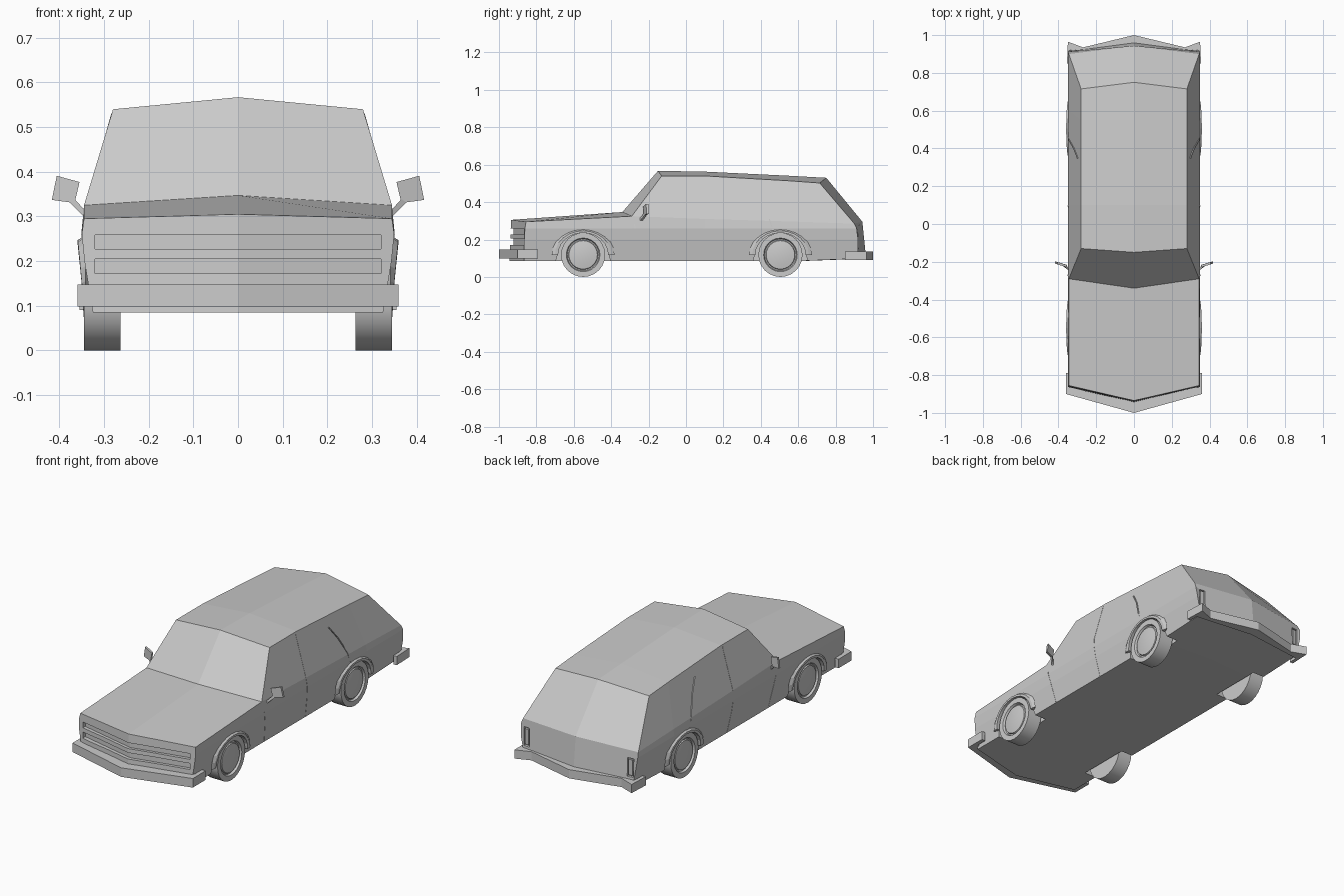
import bpy, bmesh, math
from mathutils import Vector

if "Cube" in bpy.data.objects:
    bpy.data.objects.remove(bpy.data.objects["Cube"])


def finish(name, bm):
    bmesh.ops.remove_doubles(bm, verts=bm.verts, dist=1e-5)
    bmesh.ops.recalc_face_normals(bm, faces=bm.faces)
    me = bpy.data.meshes.new(name)
    bm.to_mesh(me)
    bm.free()
    ob = bpy.data.objects.new(name, me)
    bpy.context.collection.objects.link(ob)
    return ob


def loft(name, halves):
    """Skin mirrored half sections; each end is capped as two V-shaped halves."""
    bm = bmesh.new()
    n = len(halves[0])
    rings = []
    for h in halves:
        right = [bm.verts.new(p) for p in h]
        left = [bm.verts.new((-p[0], p[1], p[2])) for p in h[1:-1]]
        rings.append(right + left[::-1])
    m = len(rings[0])
    for a, b in zip(rings, rings[1:]):
        for i in range(m):
            j = (i + 1) % m
            bm.faces.new((a[i], a[j], b[j], b[i]))
    for r in (rings[0], rings[-1]):
        bm.faces.new(r[:n])
        bm.faces.new(r[n - 1:] + r[:1])
    return finish(name, bm)


def prism(name, pts, axis, a, b):
    """Extrude a 2D outline along z (points are x,y) or x (points are y,z)."""
    bm = bmesh.new()
    put = (lambda p, t: (p[0], p[1], t)) if axis == 'z' else (lambda p, t: (t, p[0], p[1]))
    lo = [bm.verts.new(put(p, a)) for p in pts]
    hi = [bm.verts.new(put(p, b)) for p in pts]
    bm.faces.new(lo)
    bm.faces.new(hi)
    for i in range(len(pts)):
        j = (i + 1) % len(pts)
        bm.faces.new((lo[i], lo[j], hi[j], hi[i]))
    return finish(name, bm)


def mirrored(half):
    return half + [(-x, y) for x, y in reversed(half) if x > 1e-6]


def cut(ob, cutter):
    mod = ob.modifiers.new("cut", 'BOOLEAN')
    mod.operation, mod.solver, mod.object = 'DIFFERENCE', 'EXACT', cutter
    bpy.context.view_layer.objects.active = ob
    bpy.ops.object.modifier_apply(modifier=mod.name)
    bpy.data.objects.remove(cutter)


# Lower body: side y at bottom and top, centre offset, heights of shoulder, ridge, sill
stations = [(-.865, -.855, -.08, .295, .305, .085),
            (-.29, -.29, -.05, .325, .347, .085),
            (.10, .10, 0, .31, .32, .085),
            (.60, .60, .02, .295, .30, .085),
            (.92, .90, .043, .285, .295, .098)]
sections = []
for yb, yt, dc, zs, zc, z0 in stations:
    ym = yb * .6 + yt * .4
    sections.append([(0, yb + dc, z0), (.325, yb, z0), (.344, yb, .20),
                     (.35, ym, .26), (.345, yt, zs), (0, yt + dc, zc)])
body = loft("lower_body", sections)

# Cabin: base side, roof side, roof centre and base centre as (y, z)
cabin = [((-.29, .325), (-.13, .54), (-.15, .567), (-.34, .347)),
         ((.10, .31), (.10, .54), (.10, .563), (.10, .30)),
         ((.60, .295), (.55, .514), (.55, .541), (.60, .28)),
         ((.90, .285), (.715, .502), (.75, .53), (.943, .295))]
loft("cabin", [[(0, *bc), (.345, *bs), (.28, *rs), (0, *rc)] for bs, rs, rc, bc in cabin])

# Grille slots
for z0, z1 in ((.172, .205), (.227, .258)):
    slot = mirrored([(0, -1.02), (.32, -1.02), (.32, -.848), (0, -.922)])
    cut(body, prism("slot_cutter", slot, 'z', z0, z1))

WHEELS = (-.55, .505)
WZ = .118


def arc(cy, ry, rz, a0, a1, n):
    angs = [math.radians(a0 + (a1 - a0) * i / n) for i in range(n + 1)]
    return [(cy + ry * math.cos(a), WZ + rz * math.sin(a)) for a in angs]


for s, side in ((1, "right"), (-1, "left")):
    # Tail light recess and lens
    light = [(s * .293, .908), (s * .328, .904), (s * .328, 1.0), (s * .293, 1.0)]
    cut(body, prism("light_cutter", light, 'z', .15, .25))
    lens = [(s * .300, .90), (s * .322, .90), (s * .322, .916), (s * .300, .918)]
    prism(side + "_tail_light", lens, 'z', .158, .242)

    for cy, end in zip(WHEELS, ("front", "rear")):
        # Wheel well and flared arch
        well = arc(cy, .137, .12, 0, 180, 12) + [(cy - .155, .05), (cy + .155, .05)]
        cut(body, prism("well_cutter", well, 'x', s * .255, s * .42))
        bm = bmesh.new()
        inner, outer = arc(cy, .134, .118, 0, 180, 12), arc(cy, .168, .140, 0, 180, 12)
        rings = []
        for (yi, zi), (yo, zo) in zip(inner, outer):
            lip = .347 + .012 * max(0, (zi - WZ) / .118)
            rings.append([bm.verts.new(p) for p in
                          ((s * .325, yi, zi), (s * lip, yi, zi),
                           (s * lip, yi * .5 + yo * .5, zi * .5 + zo * .5),
                           (s * .342, yo, zo))])
        for a, b in zip(rings, rings[1:]):
            for i in range(4):
                j = (i + 1) % 4
                bm.faces.new((a[i], a[j], b[j], b[i]))
        bm.faces.new(rings[0])
        bm.faces.new(rings[-1])
        finish(f"{side}_{end}_arch", bm)

        # Wheel: lathed tyre, rim groove and domed hub
        prof = [(0, .263), (.118, .263), (.118, .345), (.09, .345), (.085, .334),
                (.079, .334), (.076, .341), (.05, .345), (.025, .347), (0, .348)]
        bm = bmesh.new()
        vs = [bm.verts.new((s * x, cy, WZ + r)) for r, x in prof]
        es = [bm.edges.new(e) for e in zip(vs, vs[1:])]
        bmesh.ops.spin(bm, geom=vs + es, cent=(0, cy, WZ), axis=(1, 0, 0),
                       angle=2 * math.pi, steps=24, use_merge=True)
        wheel = finish(f"{side}_{end}_wheel", bm)
        bpy.ops.object.select_all(action='DESELECT')
        wheel.select_set(True)
        bpy.context.view_layer.objects.active = wheel
        bpy.ops.object.shade_smooth_by_angle(angle=math.radians(30))

    # Door mirror: tilted plate on a bent stalk
    def slab(name, pts, d):
        bm = bmesh.new()
        f = bm.faces.new([bm.verts.new((s * x, y, z)) for x, y, z in pts])
        ext = bmesh.ops.extrude_face_region(bm, geom=[f], use_keep_orig=True)
        for v in ext["geom"]:
            if isinstance(v, bmesh.types.BMVert):
                v.co += Vector(d)
        return finish(name, bm)

    slab(side + "_mirror", [(.355, -.229, .377), (.406, -.214, .391),
                            (.417, -.210, .337), (.366, -.225, .330)], (0, .012, 0))
    slab(side + "_mirror_stalk", [(.340, -.25, .310), (.366, -.226, .339),
                                  (.377, -.222, .331), (.340, -.25, .294)], (0, .012, 0))

    # Door seams: thin strips lying on the body side
    def side_x(z):
        prev = (.085, .325)
        for p in ((.20, .344), (.26, .35), (.31, .345), (.54, .28)):
            if z <= p[0]:
                t = (z - prev[0]) / (p[0] - prev[0])
                return prev[1] + t * (p[1] - prev[1])
            prev = p
        return .28

    seams = {"front_seam": [(-.283, .32), (-.272, .26), (-.258, .20), (-.24, .09)],
             "middle_seam": [(.09, .53), (.09, .31), (.095, .26), (.10, .20), (.112, .09)],
             "rear_seam": [(.35, .47), (.40, .40), (.445, .31), (.465, .25)]}
    for name, path in seams.items():
        bm = bmesh.new()
        rows = [[bm.verts.new((s * (side_x(z) + dx), y + dy, z))
                 for dx, dy in ((-.006, -.003), (.0012, -.003), (.0012, .003), (-.006, .003))]
                for y, z in path]
        for a, b in zip(rows, rows[1:]):
            for i in range(4):
                j = (i + 1) % 4
                bm.faces.new((a[i], a[j], b[j], b[i]))
        bm.faces.new(rows[0])
        bm.faces.new(rows[-1])
        finish(f"{side}_{name}", bm)

# Bumpers
prism("front_bumper", mirrored([(0, -1.0), (.36, -.90), (.36, -.79), (.338, -.79),
                                (.338, -.85), (0, -.92)][:6]), 'z', .098, .147)
prism("rear_bumper", mirrored([(0, 1.0), (.27, .935), (.35, .965), (.355, .85), (.335, .85),
                               (.335, .90), (0, .94)]), 'z', .09, .137)
